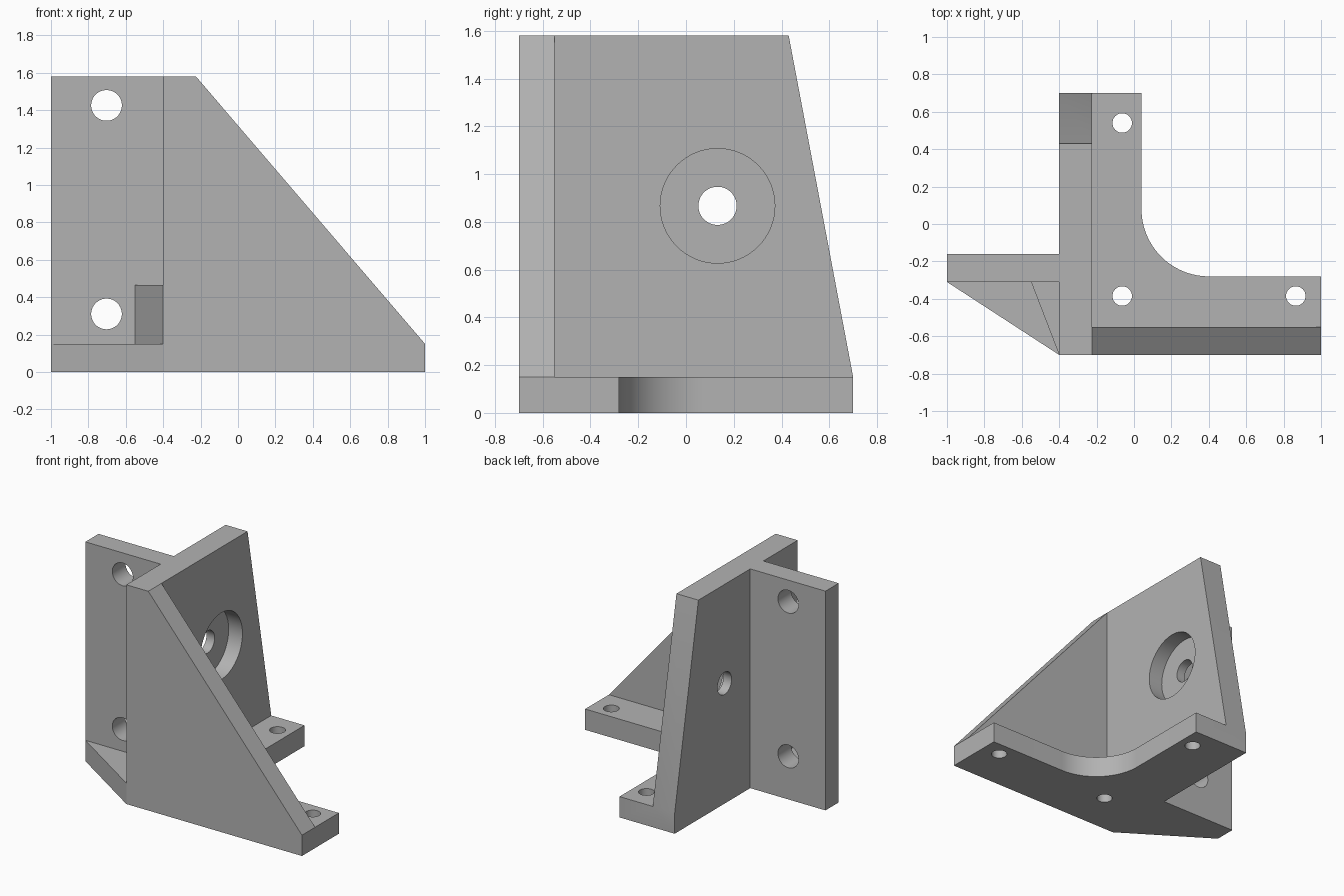
import bpy, bmesh, math
from mathutils import Matrix, Vector

cube = bpy.data.objects.get("Cube")
if cube:
    bpy.data.objects.remove(cube, do_unlink=True)

grey = bpy.data.materials.new("plain grey")
grey.use_nodes = True
GREY = (0.45, 0.45, 0.45, 1)
grey.diffuse_color = GREY
grey.node_tree.nodes["Principled BSDF"].inputs["Base Color"].default_value = GREY

BASE, TOP = 0.15, 1.58          # base thickness and overall height
FRONT, BACK = -0.7, 0.7
WALL_L, WALL_R = -0.4, -0.225   # upright wall faces


def prism(name, outline, axis, start, end):
    """Extrude a 2D outline along an axis; the outline uses the other two axes in order."""
    def place(u, v, w):
        return {"x": (w, u, v), "y": (u, w, v), "z": (u, v, w)}[axis]
    bm = bmesh.new()
    face = bm.faces.new([bm.verts.new(place(u, v, start)) for u, v in outline])
    new = bmesh.ops.extrude_face_region(bm, geom=[face])["geom"]
    shift = Vector(place(0, 0, end - start))
    bmesh.ops.translate(bm, vec=shift, verts=[g for g in new if isinstance(g, bmesh.types.BMVert)])
    bmesh.ops.recalc_face_normals(bm, faces=bm.faces)
    mesh = bpy.data.meshes.new(name)
    bm.to_mesh(mesh)
    bm.free()
    mesh.materials.append(grey)
    obj = bpy.data.objects.new(name, mesh)
    bpy.context.collection.objects.link(obj)
    return obj


def arc(cx, cy, r, a0, a1, n):
    angles = [math.radians(a0 + (a1 - a0) * i / n) for i in range(n + 1)]
    return [(cx + r * math.cos(a), cy + r * math.sin(a)) for a in angles]


def hole(name, u, v, r, axis, start, end):
    return prism(name, arc(u, v, r, 0, 360, 64)[:-1], axis, start, end)


def combine(target, other, operation):
    """Apply a boolean and discard the helper."""
    mod = target.modifiers.new(operation, "BOOLEAN")
    mod.operation, mod.solver, mod.object = operation, "EXACT", other
    bpy.context.view_layer.update()
    graph = bpy.context.evaluated_depsgraph_get()
    mesh = bpy.data.meshes.new_from_object(target.evaluated_get(graph))
    target.modifiers.clear()
    target.data = mesh
    bpy.data.objects.remove(other, do_unlink=True)


# L-shaped foot with a rounded inner corner and a slanted side tab
foot = [(WALL_L, FRONT), (1, FRONT), (1, -0.28)]
foot += arc(0.4, 0.08, 0.36, 270, 180, 24)
foot += [(0.04, BACK), (WALL_L, BACK), (WALL_L, -0.16), (-1, -0.16), (-1, -0.31)]
bracket = prism("angle_bracket", foot, "z", 0, BASE)

# Upright plates standing on the foot
solids = [
    prism("upright_wall", [(FRONT, BASE), (BACK, BASE), (0.43, TOP), (FRONT, TOP)],
          "x", WALL_L, WALL_R),
    prism("front_gusset", [(WALL_R, BASE), (1, BASE), (WALL_R, TOP)], "y", FRONT, -0.55),
    prism("side_flange", [(-1, BASE), (WALL_L, BASE), (WALL_L, TOP), (-1, TOP)],
          "y", -0.31, -0.16),
    prism("corner_block", [(-0.55, -0.31), (WALL_L, FRONT), (WALL_L, -0.31)], "z", BASE, 0.465),
]
for part in solids:
    combine(bracket, part, "UNION")

# Bolt holes in the foot and flange, counterbored hole in the wall
cutters = [hole("foot_hole", x, y, 0.052, "z", -0.1, 0.3)
           for x, y in ((-0.063, 0.54), (-0.063, -0.385), (0.865, -0.385))]
cutters += [hole("flange_hole", -0.703, z, 0.082, "y", -0.4, -0.1) for z in (0.31, 1.425)]
cutters += [hole("wall_hole", 0.132, 0.867, 0.08, "x", -0.5, -0.1),
            hole("wall_counterbore", 0.132, 0.867, 0.24, "x", WALL_R - 0.11, -0.1)]
for cutter in cutters:
    combine(bracket, cutter, "DIFFERENCE")

# Merge flat regions left by the joins
bm = bmesh.new()
bm.from_mesh(bracket.data)
bmesh.ops.remove_doubles(bm, verts=bm.verts, dist=0.0001)
bmesh.ops.dissolve_limit(bm, angle_limit=math.radians(0.3), verts=bm.verts, edges=bm.edges)
bm.to_mesh(bracket.data)
bm.free()

bpy.ops.object.select_all(action="DESELECT")
bracket.select_set(True)
bpy.context.view_layer.objects.active = bracket
bpy.ops.object.shade_smooth_by_angle(angle=math.radians(30))
